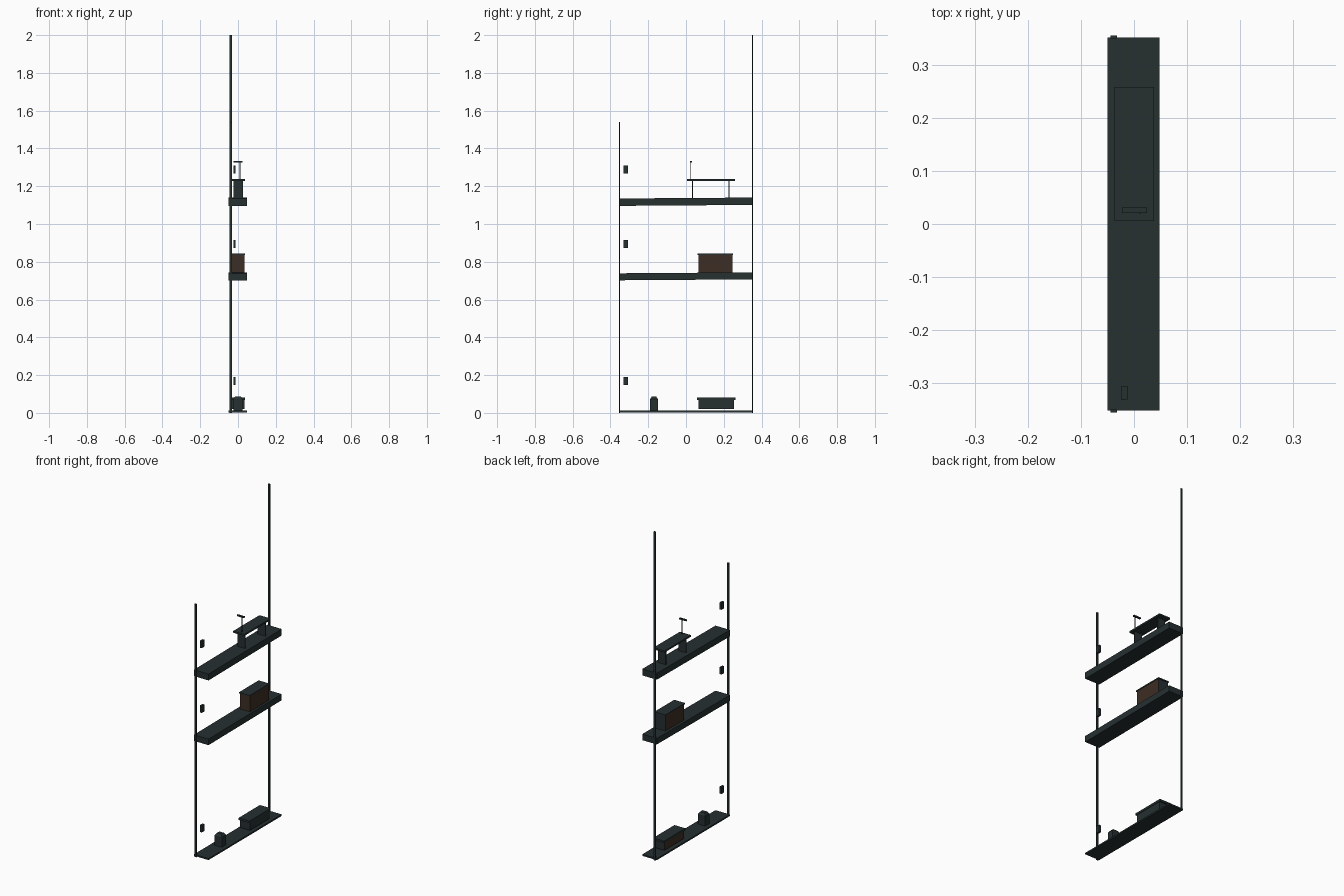
import bpy, bmesh

if "Cube" in bpy.data.objects:
    bpy.data.objects.remove(bpy.data.objects["Cube"])


def material(name, rgb):
    m = bpy.data.materials.new(name)
    m.diffuse_color = (*rgb, 1.0)
    m.use_nodes = True
    m.node_tree.nodes["Principled BSDF"].inputs["Base Color"].default_value = m.diffuse_color
    return m


DARK = material("dark slate", (0.019, 0.029, 0.030))
BROWN = material("dark brown", (0.046, 0.026, 0.017))


def box(name, x, y, z, mat=DARK, rise=0.0, taper=None):
    """Box from (min, max) ranges; rise lifts the back end, taper narrows the top."""
    bm = bmesh.new()
    bmesh.ops.create_cube(bm, size=1.0)
    cx, cy = sum(x) / 2, sum(y) / 2
    for v in bm.verts:
        back, top = v.co.y > 0, v.co.z > 0
        v.co.x = x[v.co.x > 0]
        v.co.y = y[back]
        v.co.z = z[top] + (rise if back else 0.0)
        if taper and top:
            v.co.x = cx + (v.co.x - cx) * taper
            v.co.y = cy + (v.co.y - cy) * taper
    mesh = bpy.data.meshes.new(name)
    bm.to_mesh(mesh)
    bm.free()
    mesh.materials.append(mat)
    obj = bpy.data.objects.new(name, mesh)
    bpy.context.collection.objects.link(obj)
    return obj


def color_faces(obj, mat, rule):
    obj.data.materials.append(mat)
    for p in obj.data.polygons:
        if rule(p.normal):
            p.material_index = 1


# Upright poles: short at the front, tall at the back
box("front_pole", (-0.044, -0.032), (-0.356, -0.350), (0, 1.54))
box("back_pole", (-0.044, -0.032), (0.350, 0.356), (0, 2.0))

# Shelves, the upper two rising slightly towards the back
SX, SY = (-0.05, 0.048), (-0.352, 0.352)
box("bottom_shelf", SX, SY, (0.003, 0.012))
box("middle_shelf", SX, SY, (0.702, 0.739), rise=0.005)
box("top_shelf", SX, SY, (1.096, 1.135), rise=0.005)

# Small plates beside the front pole
for i, z in enumerate((0.168, 0.895, 1.289)):
    box(f"wall_plate_{i + 1}", (-0.025, -0.012), (-0.331, -0.306),
        (z - 0.021, z + 0.021))

# Bench with panel legs on the top shelf
box("bench_top", (-0.037, 0.038), (0.006, 0.259), (1.227, 1.237))
for name, y in (("front", 0.034), ("back", 0.228)):
    box(f"bench_{name}_leg", (-0.025, 0.026), (y - 0.003, y + 0.003),
        (1.136, 1.227))

# Thin post with a crossbar on the bench
box("post", (0.009, 0.013), (0.020, 0.024), (1.237, 1.327))
box("post_crossbar", (-0.023, 0.025), (0.021, 0.031), (1.326, 1.334))

# Brown chest with a dark back end and lid on the middle shelf
chest = box("chest_body", (-0.033, 0.035), (0.065, 0.246), (0.740, 0.837))
color_faces(chest, BROWN, lambda n: abs(n.x) > 0.5 or n.y < -0.5)
box("chest_lid", (-0.036, 0.037), (0.060, 0.250), (0.837, 0.844))

# Low crate with a brown left side on the bottom shelf
crate = box("crate_body", (-0.032, 0.034), (0.066, 0.254), (0.020, 0.068))
color_faces(crate, BROWN, lambda n: n.x < -0.5)
box("crate_lid", (-0.036, 0.037), (0.058, 0.262), (0.068, 0.081))

# Small canister with a tapered cap
box("canister_body", (-0.025, 0.025), (-0.190, -0.149), (0.012, 0.073))
box("canister_cap", (-0.025, 0.025), (-0.190, -0.149), (0.073, 0.086), taper=0.6)
